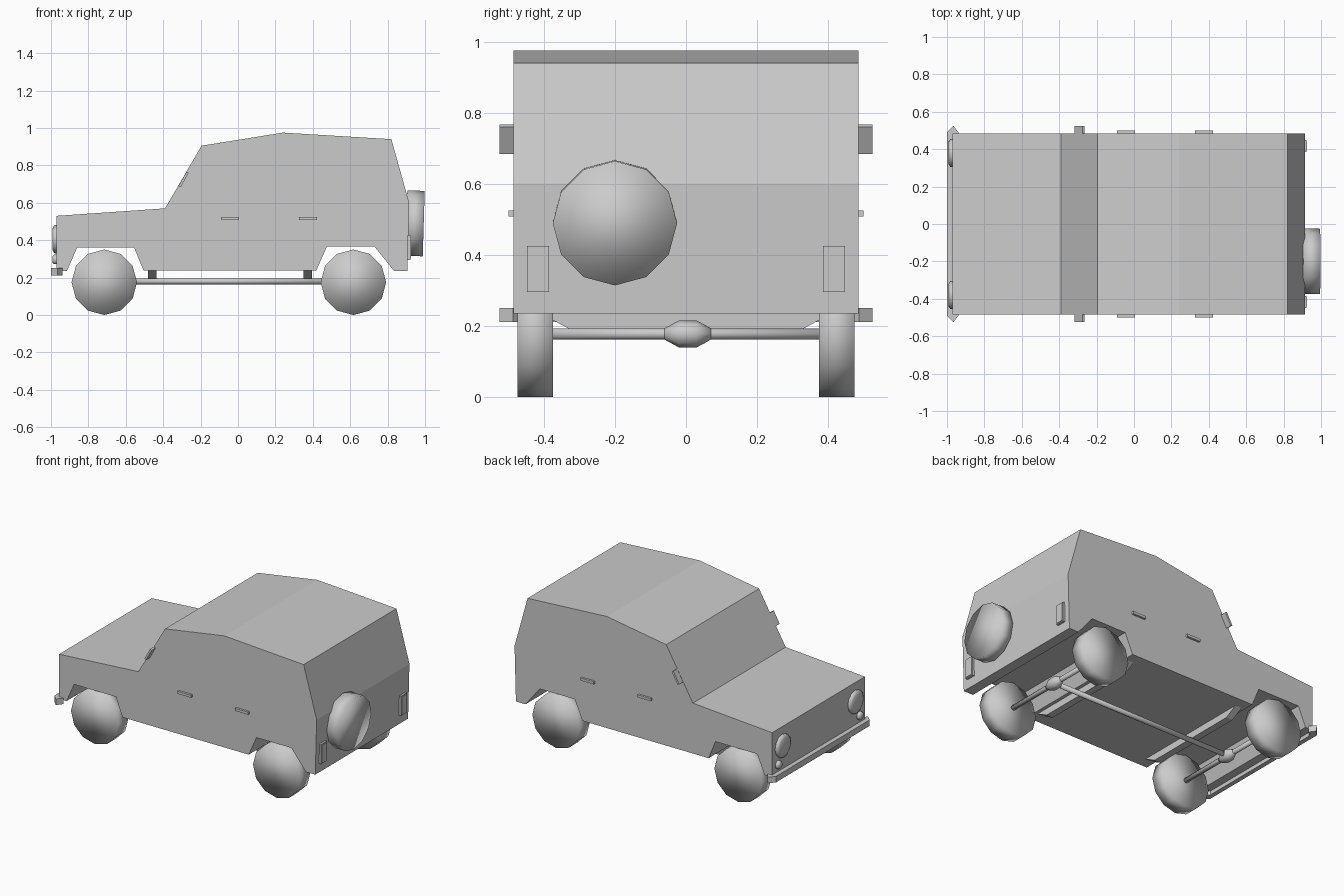
import bpy, bmesh, math
from mathutils import Matrix, Vector

if "Cube" in bpy.data.objects:
    bpy.data.objects.remove(bpy.data.objects["Cube"])


def finish(name, bm, smooth=False):
    bmesh.ops.recalc_face_normals(bm, faces=bm.faces)
    mesh = bpy.data.meshes.new(name)
    bm.to_mesh(mesh)
    bm.free()
    for p in mesh.polygons:
        p.use_smooth = smooth
    ob = bpy.data.objects.new(name, mesh)
    bpy.context.collection.objects.link(ob)
    return ob


def prism(name, pts, depth, place):
    """Extrude a 2D outline; place(u, v, w) maps it into the scene, w is 0..depth."""
    bm = bmesh.new()
    face = bm.faces.new([bm.verts.new(place(u, v, 0)) for u, v in pts])
    ext = bmesh.ops.extrude_face_region(bm, geom=[face])
    shift = Vector(place(0, 0, depth)) - Vector(place(0, 0, 0))
    bmesh.ops.translate(bm, vec=shift,
                        verts=[g for g in ext["geom"] if isinstance(g, bmesh.types.BMVert)])
    return finish(name, bm)


def box(name, lo, hi):
    pts = [(lo[0], lo[1]), (hi[0], lo[1]), (hi[0], hi[1]), (lo[0], hi[1])]
    return prism(name, pts, hi[2] - lo[2], lambda u, v, w: (u, v, lo[2] + w))


def lathe(name, rings, origin, axis, sides, smooth=True):
    """Revolve (distance, radius) rings around an axis, closed with flat caps."""
    rot = Vector(axis).to_track_quat('Z', 'Y').to_matrix().to_4x4()
    mat = Matrix.Translation(origin) @ rot
    bm = bmesh.new()
    loops = [[bm.verts.new(mat @ Vector((r * math.cos(2 * math.pi * i / sides),
                                         r * math.sin(2 * math.pi * i / sides), d)))
              for i in range(sides)] for d, r in rings]
    for a, b in zip(loops, loops[1:]):
        for i in range(sides):
            j = (i + 1) % sides
            bm.faces.new((a[i], a[j], b[j], b[i]))
    bm.faces.new(loops[0])
    bm.faces.new(loops[-1])
    return finish(name, bm, smooth)


# Body: side outline with wheel arches, extruded across the width
HALF = 0.485
side = [(-0.97, 0.235), (-0.97, 0.53), (-0.39, 0.57), (-0.195, 0.905), (0.24, 0.975),
        (0.82, 0.94), (0.915, 0.60), (0.905, 0.235), (0.835, 0.235), (0.73, 0.365),
        (0.475, 0.365), (0.418, 0.237), (-0.505, 0.237), (-0.555, 0.36),
        (-0.86, 0.36), (-0.915, 0.235)]
prism("body", side, 2 * HALF, lambda u, v, w: (u, w - HALF, v))

# Wheels, axles and differentials
WR = 0.175
for end, x in (("front", -0.715), ("rear", 0.617)):
    for hand, s in (("left", -1), ("right", 1)):
        lathe(f"{end}_{hand}_wheel", [(-0.05, WR), (0.05, WR)],
              (x, s * 0.425, WR), (0, 1, 0), 12)
    lathe(f"{end}_axle", [(-0.38, 0.016), (0.38, 0.016)], (x, 0, 0.177), (0, 1, 0), 8)
    lathe(f"{end}_differential",
          [(-0.065, 0.016), (-0.025, 0.038), (0.025, 0.038), (0.065, 0.016)],
          (x, 0.005, 0.177), (0, 1, 0), 8)
lathe("drive_shaft", [(-0.715, 0.016), (0.617, 0.016)], (0, 0.005, 0.18), (1, 0, 0), 8)

# Spare wheel, leaning with the tailgate
lathe("spare_wheel", [(-0.045, WR), (0.048, WR)], (0.945, -0.2, 0.49), (1, 0, -0.03), 12)

# Chassis cross members with tapered undersides
beam = [(-0.42, 0.24), (-0.33, 0.192), (0.33, 0.192), (0.42, 0.24)]
for name, x in (("front_crossmember", -0.482), ("rear_crossmember", 0.349)):
    prism(name, beam, 0.047, lambda u, v, w, x=x: (x + w, u, v))

# Front bumper with pointed ends
half_bumper = [(-1.0, 0.49), (-0.965, 0.525), (-0.937, 0.487), (-0.97, 0.455)]
bumper = half_bumper + [(x, -y) for x, y in reversed(half_bumper)]
prism("front_bumper", bumper, 0.04, lambda u, v, w: (u, v, 0.21 + w))

for hand, s in (("left", -1), ("right", 1)):
    # Headlights and small indicator lamps
    lathe(f"{hand}_headlight", [(-0.01, 0.075), (0.012, 0.075), (0.022, 0.058)],
          (-0.97, s * 0.38, 0.405), (-1, 0, 0), 12)
    lathe(f"{hand}_indicator", [(-0.01, 0.027), (0.012, 0.027), (0.022, 0.018)],
          (-0.97, s * 0.425, 0.297), (-1, 0, 0), 10)

    # Tail lights: housing with a slightly raised lens
    y = s * 0.417
    box(f"{hand}_tail_light", (0.89, y - 0.031, 0.295), (0.922, y + 0.031, 0.425))
    box(f"{hand}_tail_lens", (0.89, y - 0.027, 0.301), (0.926, y + 0.027, 0.419))

    # Door handles
    for door, x in (("front", -0.092), ("rear", 0.326)):
        y0, y1 = sorted((s * 0.475, s * 0.499))
        box(f"{hand}_{door}_handle", (x, y0, 0.508), (x + 0.097, y1, 0.525))

    # Mirrors, parallel to the windscreen
    mirror = [(-0.318, 0.69), (-0.306, 0.683), (-0.264, 0.76), (-0.275, 0.766)]
    prism(f"{hand}_mirror", mirror, 0.065,
          lambda u, v, w, s=s: (u, s * (0.46 + w), v))
